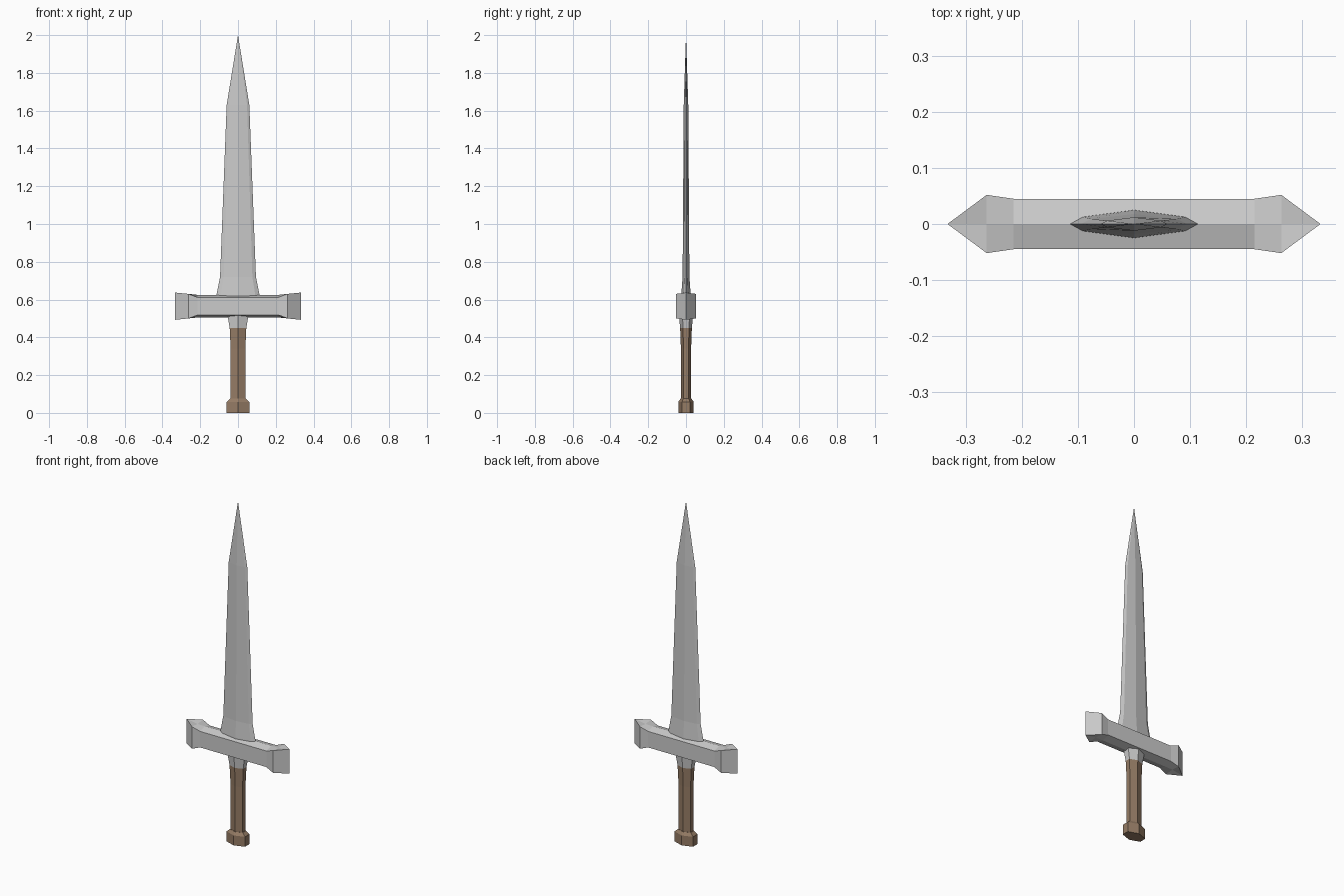
import bpy, bmesh

if "Cube" in bpy.data.objects:
    bpy.data.objects.remove(bpy.data.objects["Cube"])


def loft(name, rings, caps=True, material=None):
    """Skin a list of closed rings; coincident points are welded."""
    bm = bmesh.new()
    rows = [[bm.verts.new(p) for p in ring] for ring in rings]
    n = len(rows[0])
    for a, b in zip(rows, rows[1:]):
        for i in range(n):
            j = (i + 1) % n
            bm.faces.new((a[i], a[j], b[j], b[i]))
    if caps:
        bm.faces.new(rows[0])
        bm.faces.new(rows[-1])
    bmesh.ops.remove_doubles(bm, verts=bm.verts[:], dist=1e-5)
    bmesh.ops.recalc_face_normals(bm, faces=bm.faces[:])
    mesh = bpy.data.meshes.new(name)
    bm.to_mesh(mesh)
    bm.free()
    obj = bpy.data.objects.new(name, mesh)
    bpy.context.collection.objects.link(obj)
    if material:
        mesh.materials.append(material)
    return obj


def handle_ring(z, w, t):
    """Six-sided section with a ridge on front and back."""
    s = t * 0.5
    return [(w, -s, z), (w, s, z), (0, t, z), (-w, s, z), (-w, -s, z), (0, -t, z)]


def blade_ring(z, w, t):
    """Diamond section with ground cutting edges."""
    v, s = w * 0.8, t * 0.5
    return [(w, 0, z), (v, s, z), (0, t, z), (-v, s, z),
            (-w, 0, z), (-v, -s, z), (0, -t, z), (v, -s, z)]


def guard_ring(x, y, edge, ridge, mid=0.565):
    """Six-sided section across the guard, ridged on top and bottom."""
    return [(x, y, mid + edge), (x, 0, mid + ridge), (x, -y, mid + edge),
            (x, -y, mid - edge), (x, 0, mid - ridge), (x, y, mid - edge)]


brown = bpy.data.materials.new("brown_wood")
brown.diffuse_color = (0.3, 0.2, 0.13, 1)
brown.use_nodes = True
brown.node_tree.nodes["Principled BSDF"].inputs["Base Color"].default_value = brown.diffuse_color

# Blade: flared foot, long taper, point
loft("blade", [blade_ring(*r) for r in (
    (0.60, 0.115, 0.025), (0.625, 0.114, 0.025), (0.72, 0.095, 0.018),
    (1.63, 0.06, 0.012))] + [[(0, 0, 2.0)] * 8], caps=False).data.validate()

# Crossguard: mirrored half sections with flared wedge ends
half = [(0.333, 0, 0.072, 0.072), (0.263, 0.052, 0.065, 0.06),
        (0.215, 0.045, 0.047, 0.06)]
sections = [(-x, *r) for x, *r in half] + half[::-1]
loft("crossguard", [guard_ring(*s) for s in sections], caps=False)

# Metal collar under the guard
loft("collar", [handle_ring(0.45, 0.044, 0.031), handle_ring(0.52, 0.056, 0.038)])

# Grip
loft("grip", [handle_ring(0.065, 0.039, 0.027), handle_ring(0.34, 0.039, 0.027),
              handle_ring(0.45, 0.044, 0.031)], material=brown)

# Pommel
loft("pommel", [handle_ring(0, 0.06, 0.041), handle_ring(0.058, 0.06, 0.041),
                handle_ring(0.075, 0.041, 0.029)], material=brown)
